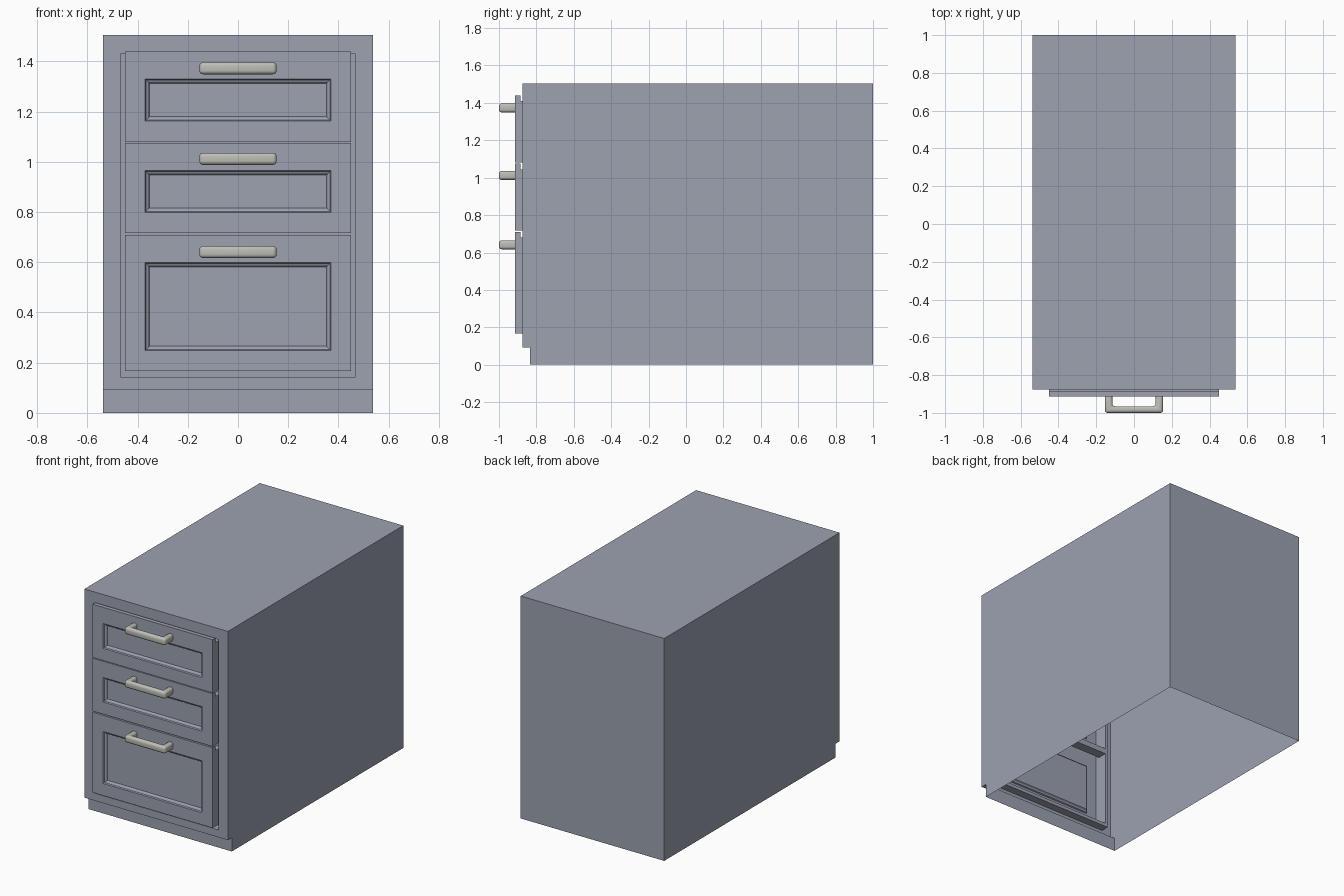
import bpy, bmesh

if "Cube" in bpy.data.objects:
    bpy.data.objects.remove(bpy.data.objects["Cube"])


def material(name, color):
    mat = bpy.data.materials.new(name)
    mat.diffuse_color = (*color, 1)
    mat.use_nodes = True
    mat.node_tree.nodes["Principled BSDF"].inputs["Base Color"].default_value = mat.diffuse_color
    return mat


paint = material("slate_paint", (0.335, 0.36, 0.435))
steel = material("handle_metal", (0.52, 0.52, 0.48))


def finish(bm, name, mat):
    bmesh.ops.remove_doubles(bm, verts=bm.verts, dist=1e-5)
    bmesh.ops.dissolve_degenerate(bm, edges=bm.edges, dist=1e-5)
    mesh = bpy.data.meshes.new(name)
    bm.to_mesh(mesh)
    bm.free()
    mesh.materials.append(mat)
    obj = bpy.data.objects.new(name, mesh)
    bpy.context.collection.objects.link(obj)
    return obj


def face(bm, pts):
    return bm.faces.new([bm.verts.new(p) for p in pts])


def rect(y, x, z0, z1):
    return [(-x, y, z0), (x, y, z0), (x, y, z1), (-x, y, z1)]


def bridge(bm, rings):
    """Join successive front-facing rectangles (y, half width, z0, z1)."""
    for a, b in zip(rings, rings[1:]):
        a, b = rect(*a), rect(*b)
        for i in range(4):
            j = (i + 1) % 4
            pts = [a[i], a[j], b[j], b[i]]
            if len(set(pts)) > 2:
                face(bm, pts)


# (bottom, top, handle height) of each drawer
drawers = [(1.08, 1.44, 1.373), (0.717, 1.075, 1.012), (0.166, 0.709, 0.641)]
W, BACK, LIP = 0.45, -0.82, 0.03

# Cabinet shell with toe kick, open underneath
bm = bmesh.new()
prof = [(-0.833, 0), (-0.833, 0.093), (-0.875, 0.093),
        (-0.875, 1.505), (1, 1.505), (1, 0)]
H = 0.537
for i in (0, 1, 3, 4):
    p, q = prof[i], prof[i + 1]
    face(bm, [(-H, *p), (H, *p), (H, *q), (-H, *q)])
face(bm, [(-H, *p) for p in prof])
face(bm, [(H, *p) for p in reversed(prof)])
# Face frame with recessed opening
bridge(bm, [(-0.875, H, 0.093, 1.505), (-0.875, 0.468, 0.143, 1.43),
            (BACK, 0.468, 0.143, 1.43), (BACK, W, 0.166, 1.44 - LIP)])
# Bars behind the gaps between drawers
for upper, lower in zip(drawers, drawers[1:]):
    face(bm, rect(BACK, W, lower[1] - LIP, upper[0]))
finish(bm, "cabinet_body", paint)


# Drawer fronts with stepped top edge and moulded recessed panel
def drawer(name, z0, z1):
    bm = bmesh.new()
    rings = [(BACK, W, z0, z1 - LIP), (-0.885, W, z0, z1 - LIP),
             (-0.885, W, z0, z1), (-0.913, W, z0, z1)]
    for inset, y in ((0, -0.913), (0.004, -0.905), (0.012, -0.901),
                     (0.018, -0.892)):
        rings.append((y, 0.37 - inset, z0 + 0.082 + inset, z1 - 0.11 - inset))
    bridge(bm, rings)
    face(bm, rect(*rings[-1]))
    finish(bm, name, paint)


# Bow handles: U outline extruded upward with rounded edges
def handle(name, z):
    bm = bmesh.new()
    outline = [(-0.154, -0.9), (-0.154, -1), (0.154, -1), (0.154, -0.9),
               (0.115, -0.9), (0.115, -0.965), (-0.115, -0.965), (-0.115, -0.9)]
    f = face(bm, [(x, y, z - 0.024) for x, y in outline])
    ext = bmesh.ops.extrude_face_region(bm, geom=[f])
    bmesh.ops.translate(bm, vec=(0, 0, 0.048),
                        verts=[v for v in ext["geom"]
                               if isinstance(v, bmesh.types.BMVert)])
    bmesh.ops.recalc_face_normals(bm, faces=bm.faces)
    for f in bm.faces:
        f.smooth = True
    obj = finish(bm, name, steel)
    bev = obj.modifiers.new("round_edges", 'BEVEL')
    bev.width, bev.segments = 0.015, 4


for label, (z0, z1, hz) in zip(("top", "middle", "bottom"), drawers):
    drawer(label + "_drawer_front", z0, z1)
    handle(label + "_drawer_handle", hz)
